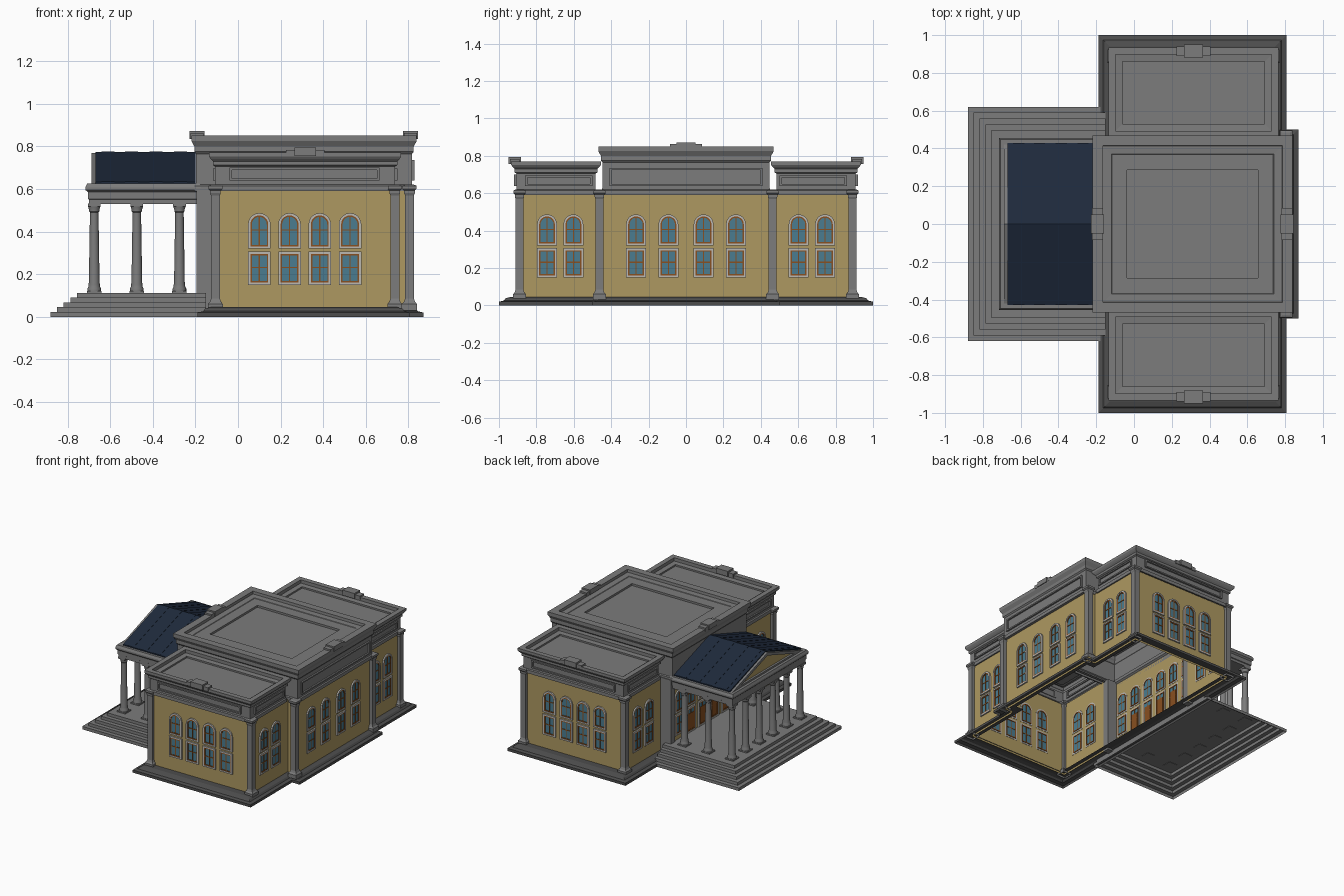
import bpy, bmesh, math
from mathutils import Vector

if "Cube" in bpy.data.objects:
    bpy.data.objects.remove(bpy.data.objects["Cube"])

def material(name, rgb):
    m = bpy.data.materials.new(name)
    m.diffuse_color = (*rgb, 1)
    m.use_nodes = True
    m.node_tree.nodes["Principled BSDF"].inputs["Base Color"].default_value = m.diffuse_color
    return m

TAN = material("tan_plaster", (0.42, 0.315, 0.12))
SLATE = material("slate_blue", (0.013, 0.023, 0.045))
GLASS = material("glass_blue", (0.07, 0.20, 0.28))
WOOD = material("orange_wood", (0.25, 0.08, 0.015))
STONE = material("grey_stone", (0.20, 0.20, 0.20))
PALE = material("pale_stone", (0.50, 0.48, 0.45))
DARK = material("dark_stone", (0.075, 0.075, 0.075))

def finish(name, bm, mat=STONE):
    bmesh.ops.recalc_face_normals(bm, faces=bm.faces)
    me = bpy.data.meshes.new(name)
    bm.to_mesh(me)
    bm.free()
    me.materials.append(mat)
    ob = bpy.data.objects.new(name, me)
    bpy.context.collection.objects.link(ob)
    return ob

def rect(x0, x1, y0, y1):
    return [(x0, y0), (x1, y0), (x1, y1), (x0, y1)]

def circle(x, y, r, n=16):
    return [(x + r * math.cos(2 * math.pi * i / n), y + r * math.sin(2 * math.pi * i / n)) for i in range(n)]

def offset(poly, o):
    out = []
    for i, p in enumerate(poly):
        p = Vector(p)
        a = (p - Vector(poly[i - 1])).normalized()
        b = (Vector(poly[(i + 1) % len(poly)]) - p).normalized()
        n1, n2 = Vector((a.y, -a.x)), Vector((b.y, -b.x))
        out.append(p + (n1 + n2) * o / (1 + n1.dot(n2)))
    return out

def stack(bm, poly, profile, top=True, bottom=False):
    """Sweep an (offset, z) moulding profile round an outline."""
    rings = [[bm.verts.new((q.x, q.y, z)) for q in offset(poly, o)] for o, z in profile]
    n = len(poly)
    for r, s in zip(rings, rings[1:]):
        for i in range(n):
            bm.faces.new((r[i], r[(i + 1) % n], s[(i + 1) % n], s[i]))
    if top:
        bm.faces.new(rings[-1])
    if bottom:
        bm.faces.new(rings[0][::-1])

def box(bm, x0, x1, y0, y1, z0, z1):
    stack(bm, rect(x0, x1, y0, y1), [(0, z0), (0, z1)], True, True)

# Facade coordinates: u along the wall, z up, d outwards
def at(face, u, z, d):
    o, t, n = face
    return (o[0] + t[0] * u + n[0] * d, o[1] + t[1] * u + n[1] * d, z)

def panel(bm, face, outer, d0, d1, inner=None):
    """Extruded outline on a facade, with an optional opening."""
    n = len(outer)
    ring = lambda pts, d: [bm.verts.new(at(face, u, z, d)) for u, z in pts]
    a, b = ring(outer, d0), ring(outer, d1)
    loops = [(a, b)]
    if inner:
        c, e = ring(inner, d0), ring(inner, d1)
        loops += [(b, e), (e, c), (c, a)]
    else:
        bm.faces.new(a[::-1])
        bm.faces.new(b)
    for r, s in loops:
        for i in range(n):
            j = (i + 1) % n
            bm.faces.new((r[i], r[j], s[j], s[i]))

def opening(u, w, z0, z1, arch):
    if not arch:
        return rect(u - w, u + w, z0, z1)
    top = [(u + w * math.cos(math.pi * i / 10), z1 - w + w * math.sin(math.pi * i / 10)) for i in range(11)]
    return [(u - w, z0), (u + w, z0)] + top

stone, wood, glass = bmesh.new(), bmesh.new(), bmesh.new()

def window(face, u, z0, z1, arch=False, door=False):
    shape = lambda k: opening(u, 0.053 - k, z0 + k, z1 - k, arch)
    panel(stone, face, shape(0), -0.002, 0.010, shape(0.011))
    panel(wood, face, shape(0.011), -0.006, 0.007, shape(0.018))
    panel(glass, face, shape(0.016), -0.003, 0.003)
    if door:
        for s in (-1, 1):
            panel(wood, face, rect(u + s * 0.017 - 0.014, u + s * 0.017 + 0.014, z0 + 0.02, z1 - 0.05), -0.006, 0.006)
    zm = z0 + (z1 - z0) * 0.52
    panel(wood, face, rect(u - 0.003, u + 0.003, z0 + 0.017, z1 - 0.017), -0.005, 0.006)
    panel(wood, face, rect(u - 0.036, u + 0.036, zm - 0.003, zm + 0.003), -0.005, 0.006)

south = ((0, -0.89), (1, 0), (0, -1))
north = ((0, 0.89), (1, 0), (0, 1))
east = ((0.80, 0), (0, 1), (1, 0))
east_wing = ((0.736, 0), (0, 1), (1, 0))
west = ((-0.185, 0), (0, 1), (-1, 0))
west_wing = ((-0.106, 0), (0, 1), (-1, 0))
wing_u = (-0.743, -0.602, 0.602, 0.743)
bays = [(f, (0.10, 0.242, 0.384, 0.526)) for f in (south, north)]
bays += [(east, (-0.267, -0.094, 0.094, 0.267)), (east_wing, wing_u), (west_wing, wing_u),
         (west, (-0.35, -0.21, -0.07, 0.07, 0.21, 0.35))]
for face, us in bays:
    for u in us:
        door = face is west and abs(u) < 0.3
        window(face, u, 0.32, 0.487, arch=True)
        window(face, u, 0.115 if door else 0.15, 0.306, door=door)
finish("window_surrounds", stone, PALE)
finish("window_and_door_frames", wood, WOOD)
finish("window_glass", glass, GLASS)

# Frieze panels above the windows
bm = bmesh.new()
def frieze(face, u0, u1, z0, z1, d):
    panel(bm, face, rect(u0, u1, z0, z1), d - 0.006, d + 0.012, rect(u0 + 0.012, u1 - 0.012, z0 + 0.01, z1 - 0.01))

for f in (south, north):
    frieze(f, -0.04, 0.665, 0.64, 0.70, 0.018)
for f in (east_wing, west_wing):
    for s in (-1, 1):
        frieze(f, *sorted((s * 0.50, s * 0.86)), 0.64, 0.695, 0.0)
frieze(east, -0.41, 0.41, 0.64, 0.735, 0.017)
finish("frieze_panels", bm)

# Plaster wall shell, open below, on a cross-shaped plan
def plan(cx0, cx1, cy, wx0, wx1, wy):
    return [(cx1, -cy), (cx1, cy), (wx1, cy), (wx1, wy), (wx0, wy), (wx0, cy),
            (cx0, cy), (cx0, -cy), (wx0, -cy), (wx0, -wy), (wx1, -wy), (wx1, -cy)]

bm = bmesh.new()
stack(bm, plan(-0.185, 0.80, 0.45, -0.106, 0.736, 0.89), [(0, 0.03), (0, 0.60)], top=False)
finish("plaster_walls", bm, TAN)

# Plinth, hollow underneath
bm = bmesh.new()
stack(bm, plan(-0.11, 0.79, 0.42, -0.109, 0.727, 0.92),
      [(0.08, 0), (0.08, 0.02), (0.055, 0.026), (0.045, 0.038), (0.02, 0.045), (-0.035, 0.045)], top=False)
finish("plinth", bm, DARK)

# Entablatures, parapets and sunken roofs
bm = bmesh.new()
for y0, y1 in ((-0.905, -0.485), (0.485, 0.905)):
    stack(bm, rect(-0.106, 0.736, y0, y1),
          [(0, 0.59), (0.01, 0.59), (0.01, 0.615), (0.002, 0.62), (0.002, 0.705), (0.012, 0.712), (0.012, 0.73),
           (0.022, 0.74), (0.03, 0.752), (0.03, 0.77), (-0.008, 0.77), (-0.008, 0.745), (-0.045, 0.742), (-0.045, 0.73)])
finish("wing_entablature_and_roof", bm)
bm = bmesh.new()
stack(bm, rect(-0.185, 0.805, -0.435, 0.435),
      [(0, 0.59), (0.02, 0.59), (0.02, 0.615), (0.012, 0.62), (0.012, 0.765), (0.02, 0.775), (0.02, 0.80),
       (0.034, 0.825), (0.034, 0.85), (-0.02, 0.85), (-0.022, 0.83), (-0.065, 0.828), (-0.068, 0.825),
       (-0.148, 0.825), (-0.148, 0.81)])
finish("centre_entablature_and_roof", bm)

# Parapet ornaments
bm = bmesh.new()
for s in (-1, 1):
    box(bm, 0.225, 0.405, s * 0.915 - 0.025, s * 0.915 + 0.025, 0.755, 0.782)
    box(bm, 0.265, 0.365, s * 0.915 - 0.034, s * 0.915 + 0.034, 0.755, 0.795)
for x in (-0.193, 0.81):
    box(bm, x - 0.03, x + 0.03, -0.085, 0.085, 0.835, 0.862)
    box(bm, x - 0.035, x + 0.035, -0.05, 0.05, 0.835, 0.872)
finish("parapet_ornaments", bm)

# Corner pilasters and entrance piers
bm = bmesh.new()
for s in (-1, 1):
    for x, y in ((-0.106, 0.89), (0.736, 0.89), (0.805, 0.463)):
        stack(bm, rect(x - 0.021, x + 0.021, s * y - 0.021, s * y + 0.021),
              [(0.014, 0.03), (0.014, 0.06), (0.005, 0.07), (0, 0.085), (0, 0.57), (0.004, 0.58),
               (0.004, 0.592), (0.012, 0.60), (0.012, 0.615), (0, 0.62)])
    box(bm, -0.195, -0.105, *sorted((s * 0.41, s * 0.46)), 0.03, 0.60)
finish("corner_pilasters", bm)

# Portico steps, hollow underneath
bm = bmesh.new()
prof = []
for i in range(5):
    prof += [(-0.031 * i, 0.0225 * i), (-0.031 * i, 0.0225 * (i + 1))]
stack(bm, rect(-0.88, -0.03, -0.62, 0.62), prof)
for v in bm.verts:  # steps die into the entrance wall
    if v.co.x > -0.3:
        v.co.x = -0.15
finish("portico_steps", bm)

# Portico columns: six across the front, two more on each side
bm = bmesh.new()
spots = [(-0.675, -0.41 + 0.164 * i) for i in range(6)]
spots += [(x, s * 0.41) for x in (-0.475, -0.275) for s in (-1, 1)]
for x, y in spots:
    box(bm, x - 0.034, x + 0.034, y - 0.034, y + 0.034, 0.11, 0.122)
    box(bm, x - 0.03, x + 0.03, y - 0.03, y + 0.03, 0.518, 0.532)
    stack(bm, circle(x, y, 0.02),
          [(0.012, 0.12), (0.012, 0.132), (0.007, 0.142), (0.007, 0.15), (0.005, 0.16), (0, 0.49),
           (0.004, 0.495), (0.004, 0.502), (0.009, 0.518)])
cols = finish("portico_columns", bm)
bpy.context.view_layer.objects.active = cols
cols.select_set(True)
bpy.ops.object.shade_smooth_by_angle(angle=math.radians(30))

# Portico entablature
bm = bmesh.new()
stack(bm, rect(-0.70, -0.19, -0.44, 0.44),
      [(0, 0.53), (0, 0.55), (0.005, 0.553), (0.005, 0.585), (0.016, 0.595), (0.016, 0.608), (0.008, 0.625)], True, True)
finish("portico_entablature", bm)

# Pediment with tan gable field
gable = ((-0.66, 0), (0, 1), (-1, 0))
bm = bmesh.new()
panel(bm, gable, [(-0.435, 0.62), (0.435, 0.62), (0, 0.768)], 0, 0.028, [(-0.32, 0.638), (0.32, 0.638), (0, 0.745)])
finish("pediment_frame", bm)
bm = bmesh.new()
panel(bm, gable, [(-0.34, 0.63), (0.34, 0.63), (0, 0.75)], 0.002, 0.012)
finish("pediment_field", bm, TAN)

# Pitched roof with faint seams
bm = bmesh.new()
def roof_strip(x0, x1, lift):
    pts = [(-0.43, 0.625), (0.43, 0.625), (0.43, 0.632 + lift), (0, 0.774 + lift), (-0.43, 0.632 + lift)]
    panel(bm, ((x1, 0), (0, 1), (-1, 0)), pts, 0, x1 - x0)
roof_strip(-0.67, -0.20, 0)
for x in (-0.61, -0.50, -0.385, -0.27):
    roof_strip(x - 0.03, x + 0.03, 0.002)
finish("portico_roof", bm, SLATE)
